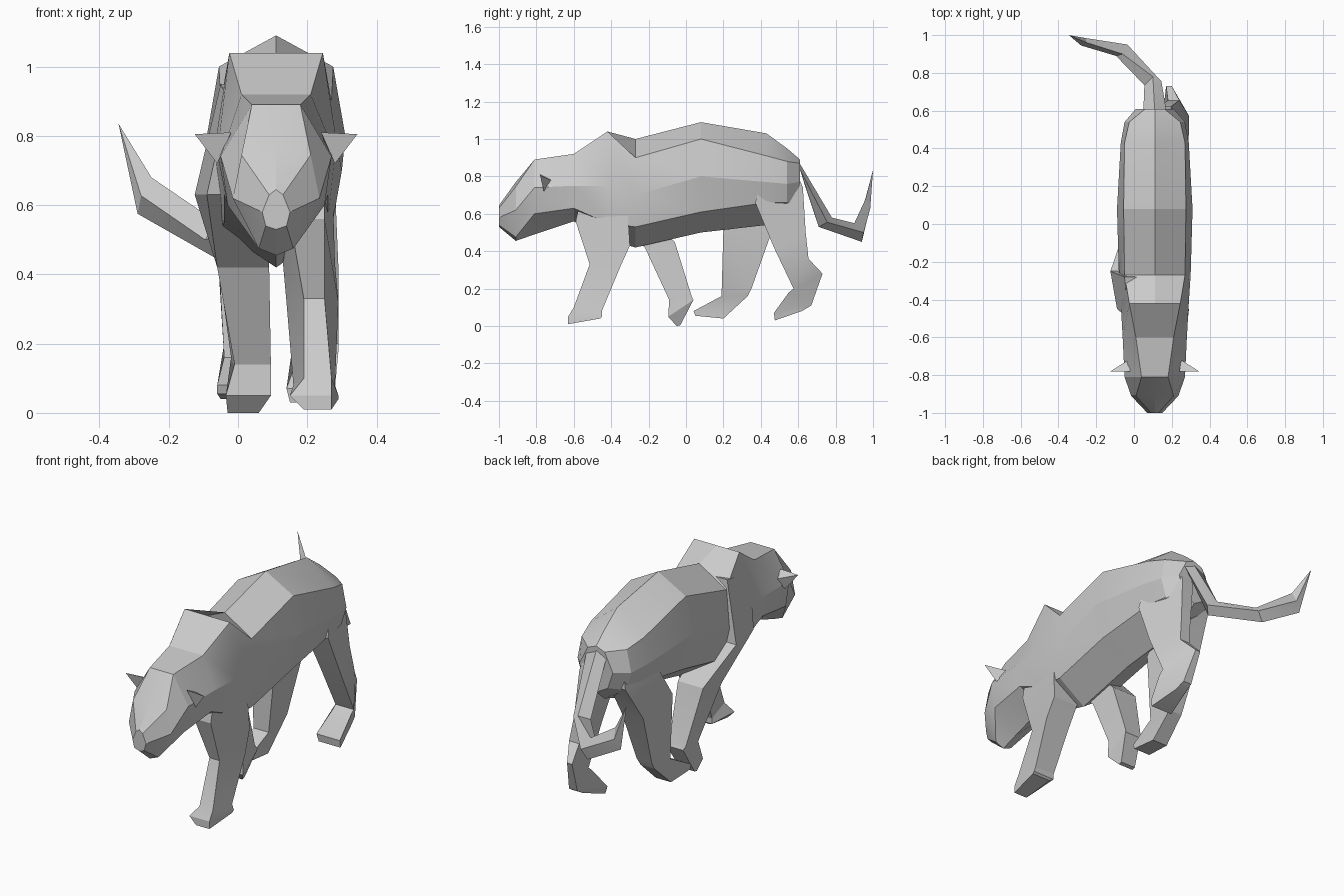
import bpy, bmesh
from mathutils import Vector

cube = bpy.data.objects.get("Cube")
if cube:
    bpy.data.objects.remove(cube, do_unlink=True)

grey = bpy.data.materials.new("plain grey")
grey.use_nodes = True
grey.diffuse_color = (0.6, 0.6, 0.6, 1)
grey.node_tree.nodes["Principled BSDF"].inputs["Base Color"].default_value = grey.diffuse_color

MID = 0.11  # the trunk's centre line in x; the tail swings to one side


def finish(name, bm):
    """Turn a bmesh into a shaded, coloured object."""
    bmesh.ops.recalc_face_normals(bm, faces=bm.faces)
    mesh = bpy.data.meshes.new(name)
    bm.to_mesh(mesh)
    bm.free()
    mesh.materials.append(grey)
    obj = bpy.data.objects.new(name, mesh)
    bpy.context.collection.objects.link(obj)
    bpy.ops.object.select_all(action='DESELECT')
    obj.select_set(True)
    bpy.context.view_layer.objects.active = obj
    bpy.ops.object.shade_smooth_by_angle(angle=0.35)


def loft(name, rings, tip=None):
    """Skin a row of equal-sized rings, closed by caps or a pointed tip."""
    bm = bmesh.new()
    loops = [[bm.verts.new(p) for p in ring] for ring in rings]
    count = len(loops[0])
    for a, b in zip(loops, loops[1:]):
        for i in range(count):
            j = (i + 1) % count
            bm.faces.new((a[i], a[j], b[j], b[i]))
    bm.faces.new(loops[0])
    if tip:
        end = bm.verts.new(tip)
        for i in range(count):
            bm.faces.new((loops[-1][i], loops[-1][(i + 1) % count], end))
    else:
        bm.faces.new(loops[-1])
    finish(name, bm)


def trunk_ring(y, top, upper, middle, lower, bottom):
    """Mirror a half section given as (half width, height) pairs."""
    half = (upper, middle, lower)
    return ([(MID, y, top)] + [(MID + w, y, z) for w, z in half]
            + [(MID, y, bottom)] + [(MID - w, y, z) for w, z in reversed(half)])


def leg(name, sections):
    """Each section: front edge y, z, x range, then back edge y, z, x range."""
    loft(name, [[(f0, yf, zf), (f1, yf, zf), (b1, yb, zb), (b0, yb, zb)]
                for yf, zf, f0, f1, yb, zb, b0, b1 in sections])


# Head, neck and trunk from nose to rump
loft("head_and_body", [trunk_ring(*r) for r in (
    (-1.0, .645, (.02, .63), (.04, .58), (.03, .54), .53),
    (-.91, .77, (.1, .745), (.125, .62), (.05, .475), .455),
    (-.81, .89, (.07, .89), (.16, .74), (.14, .6), .49),
    (-.6, .92, (.1, .92), (.17, .75), (.15, .63), .56),
    (-.42, 1.04, (.135, 1.04), (.18, .75), (.15, .55), .46),
    (-.27, 1.0, (.16, .9), (.19, .7), (.16, .53), .42),
    (.08, 1.09, (.165, 1.0), (.2, .8), (.165, .61), .5),
    (.43, 1.03, (.16, .91), (.18, .77), (.15, .66), .54),
    (.54, .95, (.135, .88), (.16, .76), (.13, .66), .58),
    (.61, .89, (.05, .87), (.1, .77), (.07, .68), .64))])

# Ears, one each side
for side, label in ((1, "left"), (-1, "right")):
    bm = bmesh.new()
    for w, y, z in ((.13, -.78, .81), (.17, -.76, .72),
                    (.14, -.72, .78), (.235, -.78, .805)):
        bm.verts.new((MID + side * w, y, z))
    bmesh.ops.convex_hull(bm, input=bm.verts)
    finish(label + "_ear", bm)

# Striding legs
leg("front_left_leg", (
    (-.54, .78, .15, .25, -.32, .76, .14, .27),
    (-.59, .56, .15, .25, -.3, .43, .13, .28),
    (-.515, .33, .19, .25, -.35, .32, .14, .29),
    (-.6, .1, .19, .27, -.45, .08, .16, .28),
    (-.63, .05, .15, .27, -.45, .05, .16, .29),
    (-.63, .01, .19, .27, -.46, .04, .18, .29)))
leg("front_right_leg", (
    (-.5, .9, -.03, .08, -.28, .95, -.05, .08),
    (-.45, .63, -.09, .07, -.25, .63, -.125, .07),
    (-.22, .42, -.06, .09, -.06, .45, -.06, .09),
    (-.09, .14, -.01, .095, .03, .16, -.02, .08),
    (-.095, .05, -.035, .095, .04, .14, -.01, .09),
    (-.05, 0, -.03, .06, -.03, .005, -.03, .06)))
leg("hind_left_leg", (
    (.42, .86, .14, .25, .57, .87, .14, .18),
    (.37, .66, .14, .28, .625, .74, .13, .2),
    (.47, .42, .17, .29, .64, .5, .16, .22),
    (.575, .2, .18, .29, .655, .36, .18, .24),
    (.55, .18, .18, .29, .73, .28, .17, .2),
    (.47, .07, .14, .28, .67, .11, .18, .23),
    (.475, .03, .15, .28, .62, .08, .18, .24)))
leg("hind_right_leg", (
    (.38, .86, -.03, .08, .54, .86, .01, .08),
    (.3, .67, -.06, .08, .56, .67, -.03, .07),
    (.2, .52, -.06, .08, .45, .48, -.06, .07),
    (.19, .16, -.04, .05, .35, .2, -.04, .05),
    (.04, .08, -.06, .04, .33, .16, -.04, .04),
    (.05, .055, -.06, .04, .2, .04, -.05, .04)))

# Tail: upper edge, lower edge and sideways half width at each bend
tail = []
for upper, lower, spread in (
        ((MID, .59, .9), (MID, .63, .77), (.06, 0, 0)),
        ((.1, .78, .58), (.1, .71, .53), (.045, .01, 0)),
        ((-.06, .9, .55), (-.07, .94, .45), (.03, .03, 0)),
        ((-.25, .96, .68), (-.29, .97, .575), (.01, .02, 0))):
    a, b, s = Vector(upper), Vector(lower), Vector(spread)
    centre = (a + b) / 2
    tail.append((a, centre + s, b, centre - s))
loft("tail", tail, tip=(-.345, 1.0, .835))
